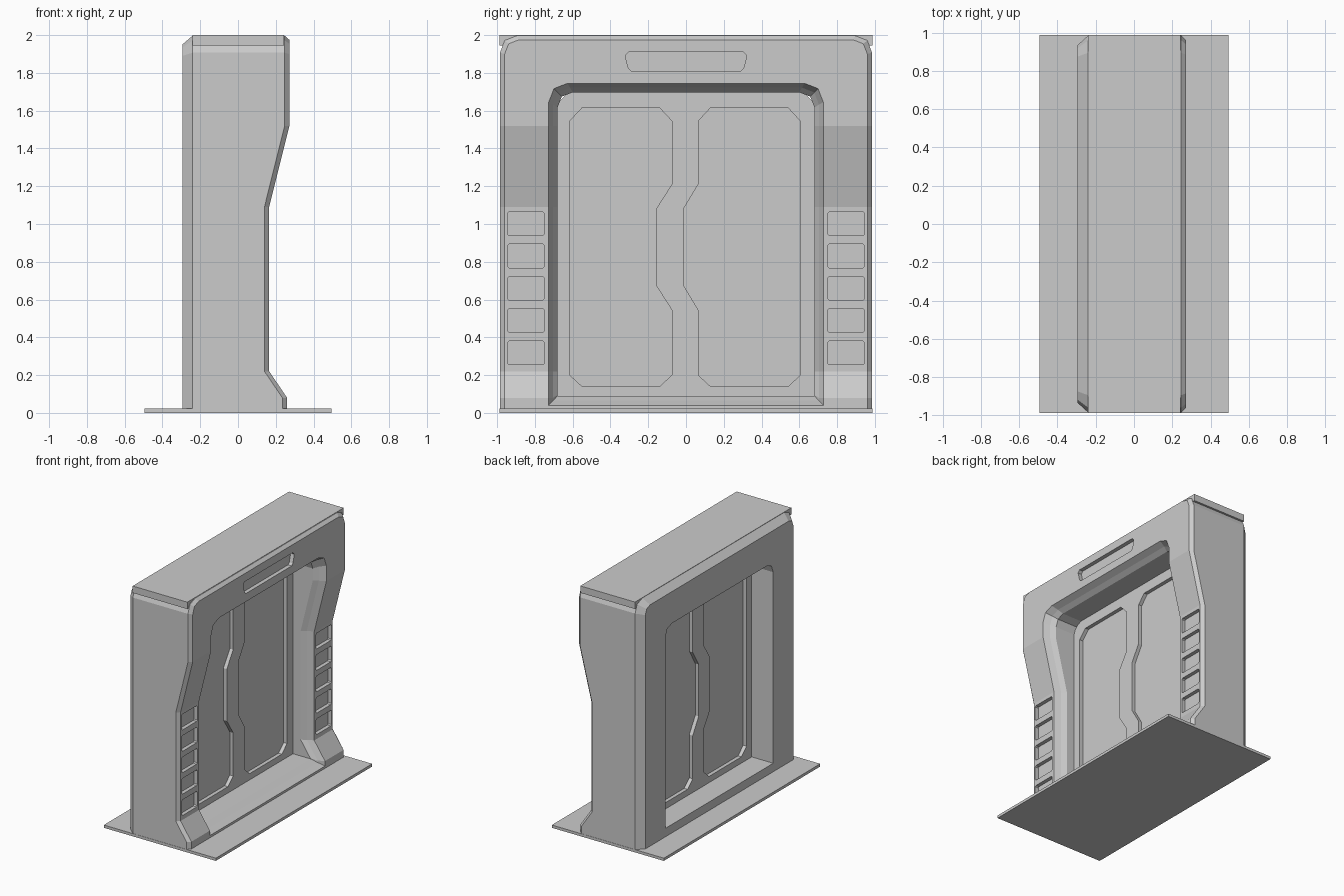
import bpy, bmesh

if "Cube" in bpy.data.objects:
    bpy.data.objects.remove(bpy.data.objects["Cube"])

# Side profile of the front face: (height, depth)
PROFILE = [(0.0, 0.26), (0.08, 0.26), (0.22, 0.165), (1.09, 0.165), (1.52, 0.272), (3.0, 0.272)]


def front_x(z):
    for (z0, x0), (z1, x1) in zip(PROFILE, PROFILE[1:]):
        if z <= z1:
            return x0 + (x1 - x0) * (z - z0) / (z1 - z0)


def finish(name, bm):
    bmesh.ops.recalc_face_normals(bm, faces=bm.faces)
    mesh = bpy.data.meshes.new(name)
    bm.to_mesh(mesh)
    bm.free()
    ob = bpy.data.objects.new(name, mesh)
    bpy.context.collection.objects.link(ob)
    return ob


def loft(name, loops, ring=False):
    bm = bmesh.new()
    rows = [[bm.verts.new(p) for p in loop] for loop in loops]
    n = len(rows[0])
    pairs = list(zip(rows, rows[1:])) + ([(rows[-1], rows[0])] if ring else [])
    for a, b in pairs:
        for i in range(n):
            j = (i + 1) % n
            bm.faces.new((a[i], a[j], b[j], b[i]))
    if not ring:
        bm.faces.new(rows[0])
        bm.faces.new(rows[-1])
    return finish(name, bm)


def prism(name, pts, x0, x1):
    return loft(name, [[(x, y, z) for y, z in pts] for x in (x0, x1)])


def box(name, x0, x1, y0, y1, z0, z1):
    return prism(name, [(y0, z0), (y1, z0), (y1, z1), (y0, z1)], x0, x1)


def clipped(y0, y1, z0, z1, c):
    return [(y0 + c, z0), (y1 - c, z0), (y1, z0 + c), (y1, z1 - c),
            (y1 - c, z1), (y0 + c, z1), (y0, z1 - c), (y0, z0 + c)]


def arch(w, bottom, top, c, x=None, drop=0.0):
    """Arch outline with clipped top corners; follows the profile when x is None."""
    half = [(w, bottom), (w, max(0.08, bottom + 0.005)), (w, 0.22), (w, 1.09), (w, 1.52),
            (w, top - c), (w - 0.28 * c, top - 0.28 * c), (w - c, top)]
    pts = half + [(-y, z) for y, z in reversed(half)]
    return [(front_x(z) - drop if x is None else x, y, z) for y, z in pts]


def cut(target, cutters):
    bpy.context.view_layer.objects.active = target
    for c in cutters:
        c.hide_render = True
        mod = target.modifiers.new("recess", 'BOOLEAN')
        mod.operation = 'DIFFERENCE'
        mod.solver = 'EXACT'
        mod.object = c
        bpy.ops.object.modifier_apply(modifier=mod.name)
        bpy.data.objects.remove(c, do_unlink=True)


# Door frame: chamfered outside, stepped doorway inside
frame = loft("door_frame", [
    arch(0.935, 0.015, 1.95, 0.06, x=-0.295),
    arch(0.985, 0.015, 1.997, 0.09, x=-0.24),
    arch(0.985, 0.015, 1.997, 0.09, drop=0.025),
    arch(0.96, 0.015, 1.975, 0.075),
    arch(0.727, 0.04, 1.745, 0.10),
    arch(0.704, 0.065, 1.722, 0.09, drop=0.05),
    arch(0.68, 0.09, 1.697, 0.08, drop=0.087),
    arch(0.68, 0.09, 1.697, 0.08, x=-0.295),
], ring=True)

# Recessed pillar lights and the slot above the doorway
cutters = []
for side in (-1, 1):
    for i in range(5):
        z = 0.255 + i * 0.171
        y0, y1 = sorted((side * 0.75, side * 0.945))
        cutters.append(prism("light_cutter", clipped(y0, y1, z, z + 0.125, 0.008), 0.135, 0.3))
slot = [(0.29, 1.81), (0.305, 1.825), (0.322, 1.89), (0.305, 1.91)]
cutters.append(prism("slot_cutter", slot + [(-y, z) for y, z in reversed(slot)], 0.24, 0.4))
cut(frame, cutters)

# Door with interlocking recessed panels on both faces
door = prism("door", [(-0.69, 0.08), (0.69, 0.08), (0.69, 1.63), (0.615, 1.705),
                      (-0.615, 1.705), (-0.69, 1.63)], -0.105, 0.01)
left = [(-0.615, 1.545), (-0.55, 1.615), (-0.14, 1.615), (-0.075, 1.545), (-0.075, 1.21),
        (-0.155, 1.085), (-0.155, 0.67), (-0.075, 0.545), (-0.075, 0.2), (-0.14, 0.14),
        (-0.55, 0.14), (-0.615, 0.2)]
right = [(0.605, 1.545), (0.54, 1.615), (0.13, 1.615), (0.065, 1.545), (0.065, 1.21),
         (-0.01, 1.085), (-0.01, 0.67), (0.065, 0.545), (0.065, 0.2), (0.13, 0.14),
         (0.54, 0.14), (0.605, 0.2)]
cut(door, [prism("panel_cutter", p, a, b) for p in (left, right)
           for a, b in ((-0.02, 0.1), (-0.2, -0.075))])

# Top cap and floor plate
box("top_cap", -0.24, 0.243, -0.987, 0.987, 1.945, 2.0)
box("floor_plate", -0.495, 0.495, -0.987, 0.987, 0.0, 0.022)
